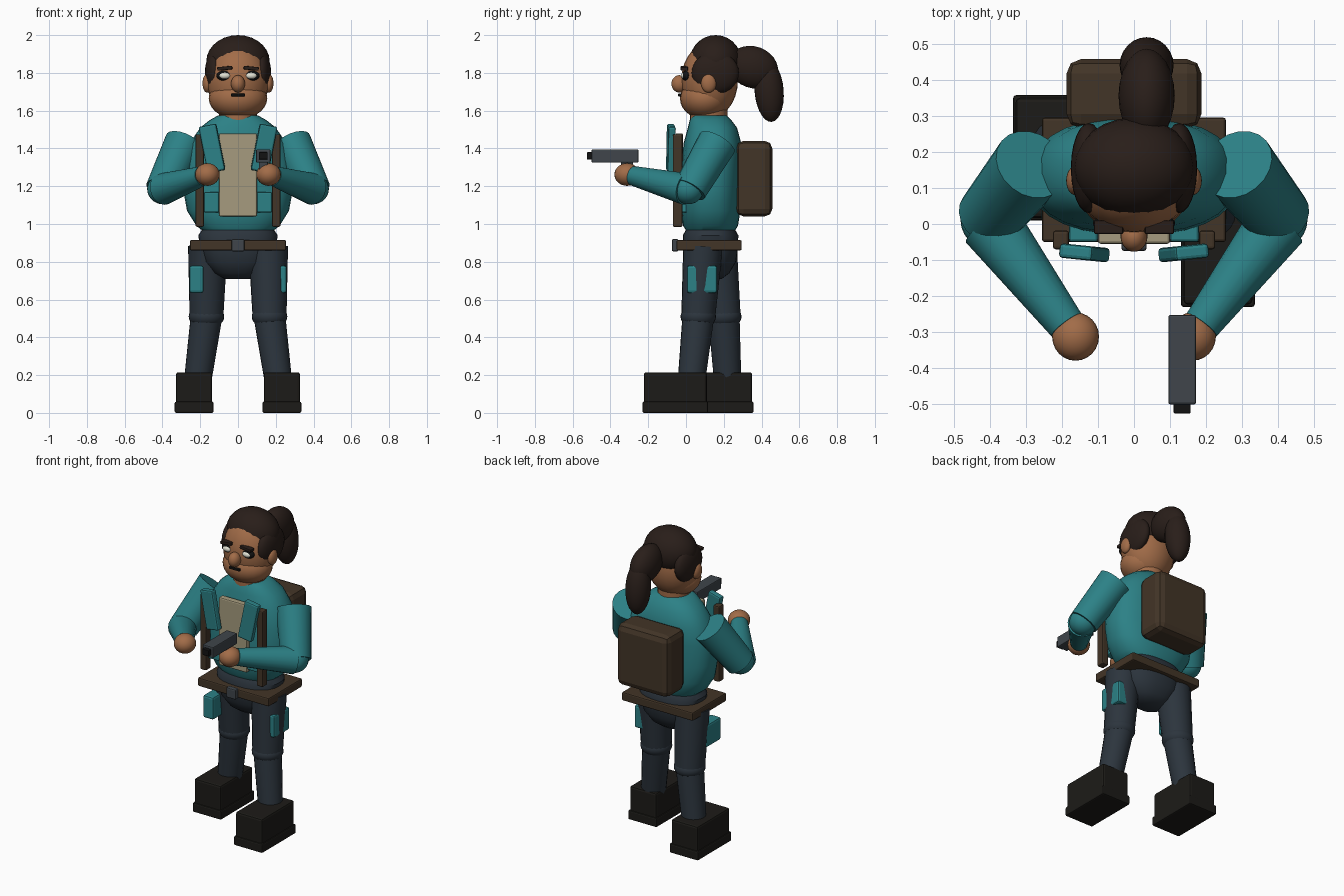
import bpy, bmesh, math
from mathutils import Vector, Matrix

if "Cube" in bpy.data.objects:
    bpy.data.objects.remove(bpy.data.objects["Cube"])

COLORS = {
    "teal": (0.025, 0.22, 0.24), "tan": (0.38, 0.33, 0.21), "brown": (0.055, 0.035, 0.02),
    "skin": (0.36, 0.15, 0.065), "hair": (0.022, 0.013, 0.01), "pants": (0.025, 0.035, 0.047),
    "boot": (0.012, 0.011, 0.009), "metal": (0.05, 0.06, 0.07), "white": (0.75, 0.75, 0.65),
    "black": (0.006, 0.006, 0.006),
}
MATS = {}
for key, c in COLORS.items():
    MATS[key] = bpy.data.materials.new(key)
    MATS[key].diffuse_color = (*c, 1)


def finish(name, bm, color, smooth=True, bevel=0):
    bmesh.ops.recalc_face_normals(bm, faces=bm.faces)
    me = bpy.data.meshes.new(name)
    bm.to_mesh(me)
    bm.free()
    me.materials.append(MATS[color])
    ob = bpy.data.objects.new(name, me)
    bpy.context.collection.objects.link(ob)
    if bevel:
        m = ob.modifiers.new("bevel", 'BEVEL')
        m.width, m.segments = bevel, 2
    if smooth:
        bpy.ops.object.select_all(action='DESELECT')
        bpy.context.view_layer.objects.active = ob
        ob.select_set(True)
        bpy.ops.object.shade_smooth_by_angle(angle=math.radians(40))
    return ob


def ball(name, c, r, color, rx=0):
    bm = bmesh.new()
    bmesh.ops.create_uvsphere(bm, u_segments=24, v_segments=14, radius=1)
    M = Matrix.Translation(c) @ Matrix.Rotation(rx, 4, 'X') @ Matrix.Diagonal((*r, 1))
    bmesh.ops.transform(bm, matrix=M, verts=bm.verts)
    return finish(name, bm, color)


def box(name, lo, hi, color, bevel=0.008, rot=(0, 0)):
    lo, hi = Vector(lo), Vector(hi)
    bm = bmesh.new()
    bmesh.ops.create_cube(bm, size=1)
    M = (Matrix.Translation((lo + hi) / 2) @ Matrix.Rotation(rot[1], 4, 'Z')
         @ Matrix.Rotation(rot[0], 4, 'Y') @ Matrix.Diagonal((*(hi - lo), 1)))
    bmesh.ops.transform(bm, matrix=M, verts=bm.verts)
    return finish(name, bm, color, False, bevel)


def limb(name, a, b, ra, rb, color):
    a, b = Vector(a), Vector(b)
    bm = bmesh.new()
    bmesh.ops.create_cone(bm, cap_ends=True, segments=20, radius1=ra, radius2=rb, depth=(b - a).length)
    M = Matrix.Translation((a + b) / 2) @ (b - a).to_track_quat('Z', 'Y').to_matrix().to_4x4()
    bmesh.ops.transform(bm, matrix=M, verts=bm.verts)
    return finish(name, bm, color)


def loft(name, rings, color, n=28, p=2.4):
    # rings: z, x radius, y radius, y centre
    bm = bmesh.new()
    loops = []
    for z, rx, ry, cy in rings:
        loop = []
        for i in range(n):
            t = 2 * math.pi * i / n
            c, s = math.cos(t), math.sin(t)
            loop.append(bm.verts.new((math.copysign(abs(c) ** (2 / p), c) * rx,
                                      cy + math.copysign(abs(s) ** (2 / p), s) * ry, z)))
        loops.append(loop)
    for l0, l1 in zip(loops, loops[1:]):
        for i in range(n):
            bm.faces.new((l0[i], l0[(i + 1) % n], l1[(i + 1) % n], l1[i]))
    bm.faces.new(loops[0])
    bm.faces.new(loops[-1])
    return finish(name, bm, color)


# Torso, hips and belt
loft("torso", [(0.95, 0.17, 0.12, 0.13), (0.99, 0.22, 0.145, 0.13), (1.07, 0.27, 0.158, 0.13),
               (1.18, 0.29, 0.16, 0.13), (1.32, 0.285, 0.16, 0.135), (1.43, 0.255, 0.152, 0.14),
               (1.51, 0.2, 0.13, 0.14), (1.55, 0.15, 0.11, 0.13), (1.575, 0.105, 0.09, 0.125)], "teal")
loft("hips", [(0.71, 0.07, 0.06, 0.13), (0.74, 0.13, 0.1, 0.13), (0.8, 0.18, 0.135, 0.13),
              (0.87, 0.2, 0.145, 0.13), (0.94, 0.21, 0.147, 0.13), (0.97, 0.19, 0.13, 0.13)], "pants")
box("belt", (-0.255, -0.05, 0.86), (0.255, 0.295, 0.915), "brown")
box("belt_buckle", (-0.035, -0.075, 0.855), (0.035, -0.04, 0.92), "metal")

# Vest and backpack
box("chest_plate", (-0.1, -0.055, 1.04), (0.1, -0.015, 1.48), "tan")
box("backpack", (-0.187, 0.265, 1.04), (0.187, 0.457, 1.44), "brown", 0.04)

# Head and face
limb("neck", (0, 0.12, 1.5), (0, 0.12, 1.64), 0.1, 0.1, "skin")
ball("head", (0, 0.125, 1.76), (0.165, 0.15, 0.2), "skin")
ball("jaw", (0, 0.1, 1.665), (0.155, 0.132, 0.11), "skin")
ball("nose", (0, -0.035, 1.742), (0.037, 0.042, 0.046), "skin")
box("moustache", (-0.037, -0.042, 1.676), (0.037, -0.015, 1.69), "black", 0.003)

# Hair and ponytail
ball("hair_cap", (0, 0.157, 1.86), (0.168, 0.138, 0.14), "hair")
ball("ponytail_base", (0.035, 0.355, 1.83), (0.078, 0.135, 0.11), "hair", -0.35)
ball("ponytail_tip", (0.035, 0.44, 1.705), (0.075, 0.077, 0.165), "hair", 0.08)

for s, side in ((-1, "left"), (1, "right")):
    def span(x0, x1):
        return sorted((s * x0, s * x1))

    def sbox(name, x, y, z, color, bevel=0.008, rot=(0, 0)):
        a, b = span(*x)
        return box(f"{side}_{name}", (a, y[0], z[0]), (b, y[1], z[1]), color, bevel, rot)

    # Face details
    ball(side + "_ear", (s * 0.163, 0.12, 1.745), (0.025, 0.04, 0.05), "skin")
    ball(side + "_side_hair", (s * 0.125, 0.155, 1.8), (0.05, 0.125, 0.112), "hair")
    ball(side + "_eye_socket", (s * 0.07, 0.002, 1.785), (0.044, 0.024, 0.027), "black")
    ball(side + "_eye", (s * 0.07, -0.012, 1.785), (0.029, 0.016, 0.017), "white")
    sbox("eyebrow", (0.03, 0.11), (-0.028, 0.01), (1.815, 1.834), "hair", 0.004, (s * 0.1, 0))

    # Vest straps and pouches
    sbox("vest_rail", (0.18, 0.225), (-0.07, -0.018), (0.985, 1.475), "brown")
    sbox("shoulder_strap", (0.09, 0.185), (-0.1, -0.06), (1.275, 1.525), "teal", 0.01, (s * 0.2, s * 0.1))
    sbox("vest_pouch", (0.1, 0.18), (-0.05, 0.03), (1.06, 1.17), "teal")
    sbox("thigh_pouch", (0.182, 0.257), (0.005, 0.165), (0.635, 0.78), "teal", 0.012)

    # Arms
    elbow = (s * 0.398, 0.0, 1.185)
    limb(side + "_upper_arm", (s * 0.285, 0.165, 1.43), (s * 0.402, 0.02, 1.18), 0.105, 0.09, "teal")
    ball(side + "_elbow", (s * 0.398, 0.012, 1.185), (0.083, 0.083, 0.08), "teal")
    limb(side + "_forearm", elbow, (s * 0.187, -0.28, 1.255), 0.085, 0.052, "teal")
    ball(side + "_hand", (s * 0.162, -0.312, 1.262), (0.065, 0.067, 0.06), "skin")

    # Legs, the right one stepping forward
    hip_y, knee_y, ankle_y, boot_y = (0.09, 0.065, 0.03, -0.23) if s > 0 else (0.165, 0.2, 0.22, 0.01)
    knee = (s * 0.167, knee_y, 0.51)
    limb(side + "_thigh", (s * 0.16, hip_y, 0.88), knee, 0.105, 0.09, "pants")
    ball(side + "_knee", knee, (0.094, 0.094, 0.065), "pants")
    limb(side + "_shin", knee, (s * 0.212, ankle_y, 0.18), 0.084, 0.073, "pants")
    sbox("boot", (0.137, 0.328), (boot_y + 0.007, boot_y + 0.34), (0.04, 0.215), "boot", 0.012)
    sbox("boot_sole", (0.13, 0.335), (boot_y, boot_y + 0.347), (0, 0.06), "boot", 0.008)

# Handheld tool
box("tool_body", (0.095, -0.5, 1.325), (0.172, -0.252, 1.395), "metal", 0.006)
box("tool_muzzle", (0.11, -0.525, 1.342), (0.157, -0.495, 1.38), "black", 0.003)
box("tool_grip", (0.11, -0.345, 1.23), (0.158, -0.28, 1.335), "metal", 0.006)

for m in bpy.data.materials:
    if m.users and not m.is_grease_pencil:
        m.use_nodes = True
        m.node_tree.nodes["Principled BSDF"].inputs["Base Color"].default_value = m.diffuse_color
